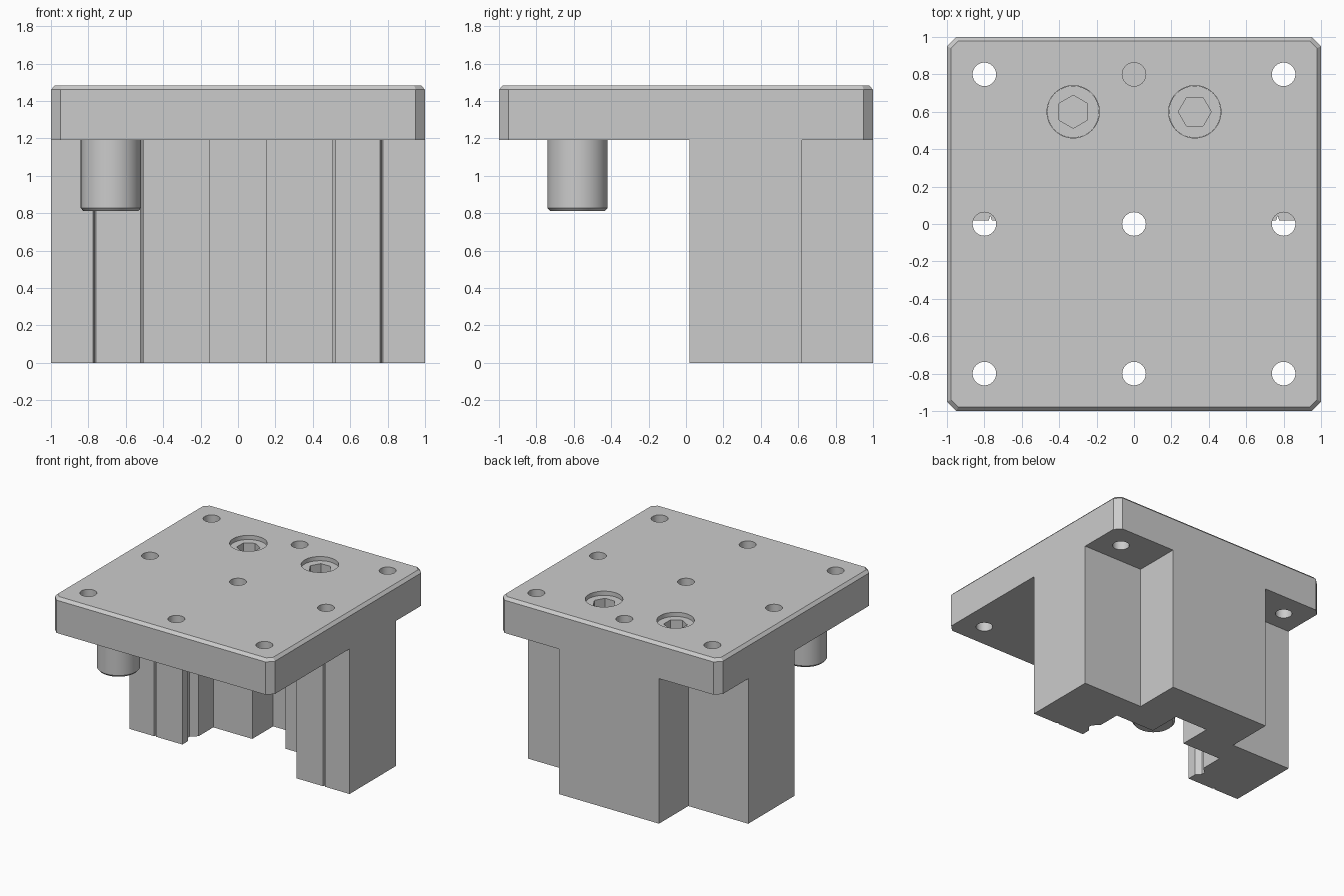
import bpy, bmesh, math

if "Cube" in bpy.data.objects:
    bpy.data.objects.remove(bpy.data.objects["Cube"])

PLATE_BOTTOM, PLATE_TOP = 1.192, 1.484


def loft(name, rings):
    """Closed solid through a stack of (outline, z) rings with equal point counts."""
    bm = bmesh.new()
    loops = [[bm.verts.new((x, y, z)) for x, y in pts] for pts, z in rings]
    bm.faces.new(loops[0])
    bm.faces.new(loops[-1])
    n = len(loops[0])
    for a, b in zip(loops, loops[1:]):
        for i in range(n):
            j = (i + 1) % n
            bm.faces.new((a[i], a[j], b[j], b[i]))
    bmesh.ops.recalc_face_normals(bm, faces=bm.faces)
    mesh = bpy.data.meshes.new(name)
    bm.to_mesh(mesh)
    bm.free()
    obj = bpy.data.objects.new(name, mesh)
    bpy.context.collection.objects.link(obj)
    return obj


def circle(cx, cy, r, n=48, turn=0.0):
    return [(cx + r * math.cos(turn + math.tau * i / n),
             cy + r * math.sin(turn + math.tau * i / n)) for i in range(n)]


def octagon(half, cut):
    h, c = half, half - cut
    return [(h, -c), (h, c), (c, h), (-c, h), (-h, c), (-h, -c), (-c, -h), (c, -h)]


def select_only(obj):
    bpy.ops.object.select_all(action='DESELECT')
    obj.select_set(True)
    bpy.context.view_layer.objects.active = obj


def subtract(obj, cutter):
    mod = obj.modifiers.new("cut", 'BOOLEAN')
    mod.operation, mod.solver, mod.object = 'DIFFERENCE', 'EXACT', cutter
    select_only(obj)
    bpy.ops.object.modifier_apply(modifier=mod.name)
    bpy.data.objects.remove(cutter)


def smooth(obj):
    select_only(obj)
    bpy.ops.object.shade_smooth_by_angle(angle=math.radians(30))


# Top plate: clipped corners and a small bevel on the upper rim
plate = loft("top_plate", [(octagon(1.0, 0.05), PLATE_BOTTOM),
                           (octagon(1.0, 0.05), 1.461),
                           (octagon(0.978, 0.037), PLATE_TOP)])

# Mounting holes on a 3 x 3 grid; the one at mid back ends on the block below
for x in (-0.8, 0, 0.8):
    for y in (-0.8, 0, 0.8):
        subtract(plate, loft("hole_cutter", [(circle(x, y, 0.063, 32), 1.1),
                                             (circle(x, y, 0.063, 32), 1.6)]))

# Recessed socket screws
for side, x in (("left", -0.325), ("right", 0.325)):
    subtract(plate, loft("bore_cutter", [(circle(x, 0.6, 0.14), 1.30),
                                         (circle(x, 0.6, 0.14), 1.6)]))
    head = loft(side + "_screw_head", [(circle(x, 0.6, 0.139), 1.29),
                                       (circle(x, 0.6, 0.139), 1.45)])
    turn = math.pi / 2 if x < 0 else 0
    subtract(head, loft("hex_cutter", [(circle(x, 0.6, 0.088, 6, turn), 1.35),
                                       (circle(x, 0.6, 0.088, 6, turn), 1.6)]))
    smooth(head)
smooth(plate)

# Slide block: right half of its cross-section, mirrored to the left
half = [(0.15, 0.67), (0.15, 0.40),                     # centre slot
        (0.505, 0.40), (0.505, 0.21),                   # channel floor and wall
        (0.555, 0.165), (0.555, 0.135), (0.52, 0.095),  # side groove
        (0.52, 0.02), (0.76, 0.02), (0.768, 0.045),     # leg front with fine groove
        (0.776, 0.02), (1.0, 0.02), (1.0, 0.62),
        (0.455, 0.62), (0.455, 1.0)]                    # back step
outline = half + [(-x, y) for x, y in reversed(half)]
loft("slide_block", [(outline, 0.0), (outline, PLATE_BOTTOM)])

# Stop pin under the plate, chamfered at its lower end
pin = loft("stop_pin", [(circle(-0.68, -0.58, 0.147), 0.812),
                        (circle(-0.68, -0.58, 0.161), 0.828),
                        (circle(-0.68, -0.58, 0.161), PLATE_BOTTOM)])
smooth(pin)
